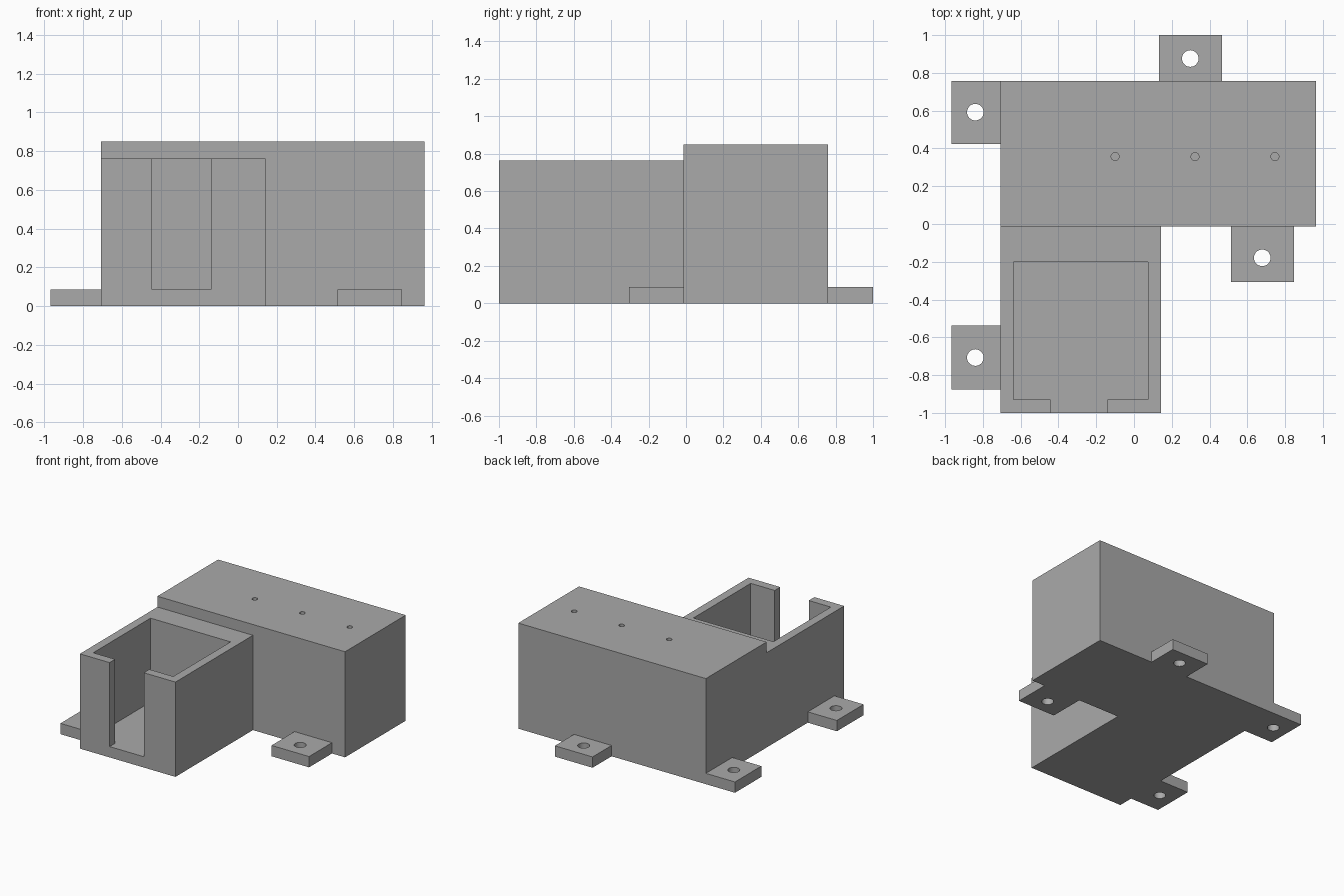
import bpy, bmesh
from mathutils import Matrix, Vector

if "Cube" in bpy.data.objects:
    bpy.data.objects.remove(bpy.data.objects["Cube"], do_unlink=True)

grey = bpy.data.materials.new("plain grey")
grey.use_nodes = True
colour = (0.40, 0.40, 0.40, 1)
grey.diffuse_color = colour
grey.node_tree.nodes["Principled BSDF"].inputs["Base Color"].default_value = colour


def make(name, bm):
    mesh = bpy.data.meshes.new(name)
    bm.to_mesh(mesh)
    bm.free()
    mesh.materials.append(grey)
    obj = bpy.data.objects.new(name, mesh)
    bpy.context.collection.objects.link(obj)
    return obj


def box(name, x, y, z):
    """Box from (low, high) ranges on each axis."""
    bm = bmesh.new()
    size = Vector((x[1] - x[0], y[1] - y[0], z[1] - z[0]))
    mid = Vector((x[0] + x[1], y[0] + y[1], z[0] + z[1])) / 2
    bmesh.ops.create_cube(bm, size=1, matrix=Matrix.Translation(mid) @ Matrix.Diagonal(size).to_4x4())
    return make(name, bm)


def drill(name, x, y, radius, z):
    """Upright cylinder used as a hole cutter."""
    bm = bmesh.new()
    bmesh.ops.create_cone(bm, cap_ends=True, segments=32, radius1=radius, radius2=radius,
                          depth=z[1] - z[0], matrix=Matrix.Translation((x, y, sum(z) / 2)))
    return make(name, bm)


def cut(obj, cutters):
    """Subtract the cutters, bake the result and remove the helpers."""
    for c in cutters:
        c.hide_render = True
        mod = obj.modifiers.new("cut", "BOOLEAN")
        mod.operation = "DIFFERENCE"
        mod.solver = "EXACT"
        mod.object = c
    graph = bpy.context.evaluated_depsgraph_get()
    baked = bpy.data.meshes.new_from_object(obj.evaluated_get(graph))
    obj.modifiers.clear()
    obj.data = baked
    for c in cutters:
        bpy.data.objects.remove(c, do_unlink=True)


LEFT, RIGHT, FRONT, BACK = -0.708, 0.963, -0.014, 0.758
FLOOR = 0.087

# Tall closed block with a row of small holes in its top
housing = box("main_housing", (LEFT, RIGHT), (FRONT, BACK), (0, 0.85))
cut(housing, [drill("pin_cutter", x, 0.357, 0.021, (0.77, 0.95)) for x in (-0.1, 0.323, 0.746)])

# Open-topped compartment with a slot in its front wall
bin_box = box("open_compartment", (LEFT, 0.143), (-1, FRONT), (0, 0.763))
cut(bin_box, [box("cavity_cutter", (-0.639, 0.074), (-0.929, -0.2), (FLOOR, 1)),
              box("slot_cutter", (-0.443, -0.139), (-1.1, -0.5), (FLOOR, 1.1))])

# Mounting tabs: x range, y range, hole centre
tabs = {
    "back_right_tab": ((-0.967, LEFT), (0.423, BACK), (-0.84, 0.592)),
    "front_right_tab": ((-0.967, LEFT), (-0.877, -0.538), (-0.84, -0.707)),
    "back_tab": ((0.132, 0.467), (BACK, 1), (0.298, 0.876)),
    "front_left_tab": ((0.513, 0.847), (-0.306, FRONT), (0.679, -0.179)),
}
for name, (x, y, hole) in tabs.items():
    tab = box(name, x, y, (0, FLOOR))
    cut(tab, [drill("screw_cutter", *hole, 0.044, (-0.1, 0.2))])

# Smooth hole walls, sharp box edges
bpy.ops.object.select_all(action="DESELECT")
for obj in bpy.context.collection.objects:
    if obj.type == "MESH" and obj.data.materials and obj.data.materials[0] == grey:
        obj.select_set(True)
        bpy.context.view_layer.objects.active = obj
bpy.ops.object.shade_smooth_by_angle()
